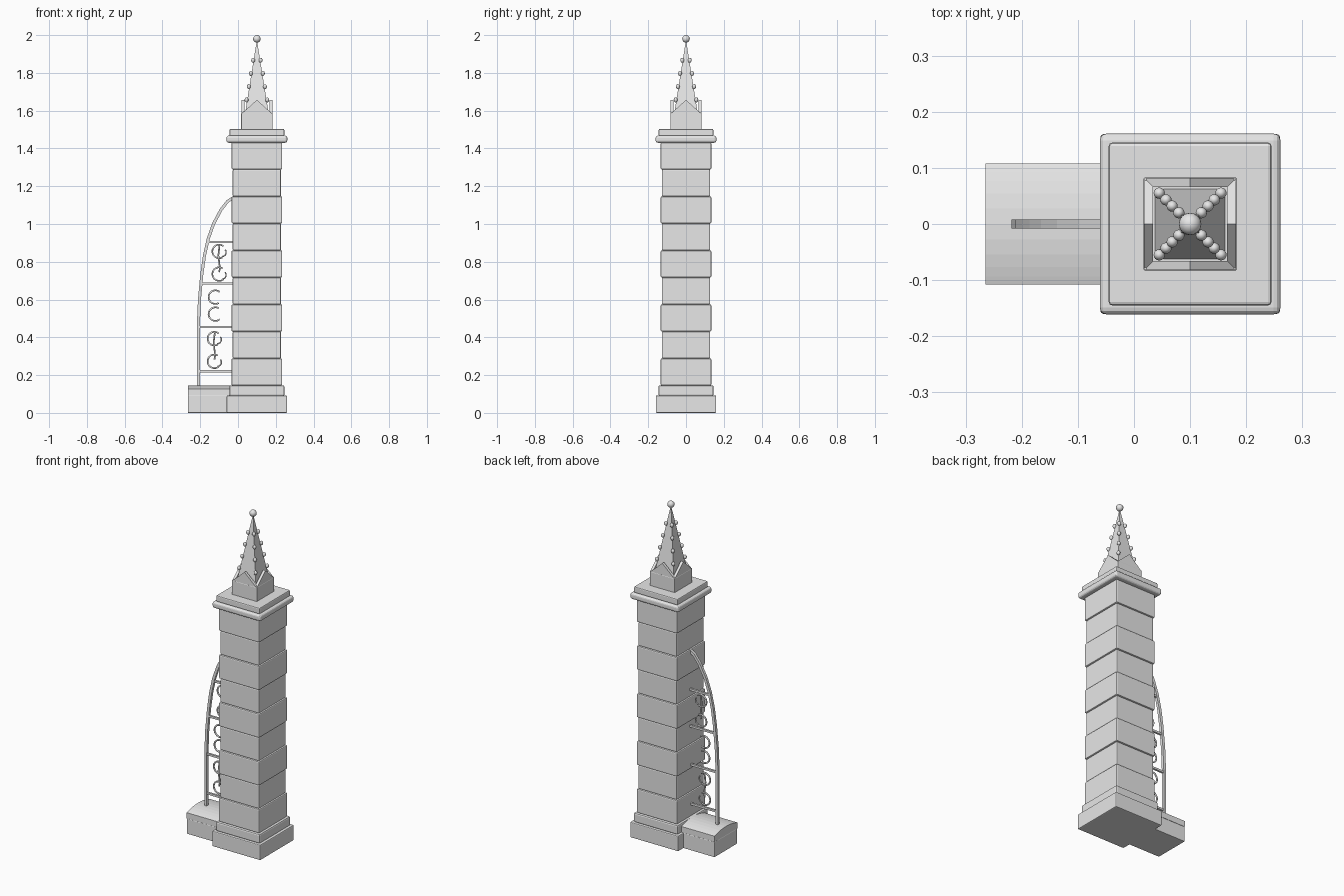
import bpy, bmesh, math

if "Cube" in bpy.data.objects:
    bpy.data.objects.remove(bpy.data.objects["Cube"])

stone = bpy.data.materials.new("grey_stone")
stone.diffuse_color = (0.8, 0.8, 0.8, 1)
stone.use_nodes = True
stone.node_tree.nodes["Principled BSDF"].inputs["Base Color"].default_value = stone.diffuse_color
CX = 0.10  # tower axis


def finish(name, bm, bevel=0.0, segments=2, smooth=False):
    bmesh.ops.recalc_face_normals(bm, faces=bm.faces[:])
    me = bpy.data.meshes.new(name)
    bm.to_mesh(me)
    bm.free()
    ob = bpy.data.objects.new(name, me)
    bpy.context.collection.objects.link(ob)
    me.materials.append(stone)
    if bevel:
        mod = ob.modifiers.new("soft_edges", 'BEVEL')
        mod.width = bevel
        mod.segments = segments
    if smooth:
        for p in me.polygons:
            p.use_smooth = True
    return ob


def box(name, x0, x1, y0, y1, z0, z1, bevel=0.0, segments=2):
    bm = bmesh.new()
    bmesh.ops.create_cube(bm, size=1)
    for v in bm.verts:
        v.co = ((x0 + x1) / 2 + v.co.x * (x1 - x0),
                (y0 + y1) / 2 + v.co.y * (y1 - y0),
                (z0 + z1) / 2 + v.co.z * (z1 - z0))
    return finish(name, bm, bevel, segments)


def square(name, half, z0, z1, bevel=0.005, segments=2):
    return box(name, CX - half, CX + half, -half, half, z0, z1, bevel, segments)


def prism(name, points, to3d, a, b, bevel=0.0):
    """Extrude a flat outline between depths a and b."""
    bm = bmesh.new()
    lo = [bm.verts.new(to3d(u, v, a)) for u, v in points]
    hi = [bm.verts.new(to3d(u, v, b)) for u, v in points]
    bm.faces.new(lo)
    bm.faces.new(hi[::-1])
    n = len(points)
    for i in range(n):
        j = (i + 1) % n
        bm.faces.new((lo[i], lo[j], hi[j], hi[i]))
    return finish(name, bm, bevel)


def tube(name, points, radius):
    """Thin round wire in the y = 0 plane."""
    cu = bpy.data.curves.new(name, 'CURVE')
    cu.dimensions = '3D'
    cu.bevel_depth = radius
    cu.bevel_resolution = 1
    cu.use_fill_caps = True
    sp = cu.splines.new('POLY')
    sp.points.add(len(points) - 1)
    for p, (x, z) in zip(sp.points, points):
        p.co = (x, 0, z, 1)
    cu.materials.append(stone)
    ob = bpy.data.objects.new(name, cu)
    bpy.context.collection.objects.link(ob)


def ball(name, x, y, z, r, stretch=1.0):
    bm = bmesh.new()
    bmesh.ops.create_uvsphere(bm, u_segments=16, v_segments=10, radius=r)
    for v in bm.verts:
        v.co = (x + v.co.x, y + v.co.y, z + v.co.z * stretch)
    finish(name, bm, smooth=True)


# Tower footing
square("tower_plinth", 0.16, 0.0, 0.092)
square("tower_plinth_step", 0.146, 0.09, 0.146, 0.008)

# Shaft of stacked blocks, alternately wide and narrow
z0, step, count = 0.145, 0.143, 9
for i in range(count):
    half = 0.134 if i % 2 == 0 else 0.128
    square(f"shaft_block_{i + 1}", half, z0 + i * step, z0 + (i + 1) * step, 0.006)

# Capital
square("capital_lower_slab", 0.161, 1.43, 1.468, 0.012, 3)
square("capital_upper_slab", 0.145, 1.466, 1.503, 0.006)

# Spire
square("spire_base", 0.083, 1.50, 1.587, 0.003)
bm = bmesh.new()
base = [bm.verts.new((CX + sx * 0.0625, sy * 0.0625, 1.585))
        for sx, sy in ((-1, -1), (1, -1), (1, 1), (-1, 1))]
tip = bm.verts.new((CX, 0, 1.975))
bm.faces.new(base)
for i in range(4):
    bm.faces.new((base[i], base[(i + 1) % 4], tip))
finish("spire", bm)
ball("finial", CX, 0, 1.98, 0.02)

# Gables around the spire foot
gable = [(-0.08, 1.585), (0.08, 1.585), (0, 1.657)]
for s in (-1, 1):
    prism("gable_y", gable, lambda u, v, d: (CX + u, d, v), s * 0.066, s * 0.082)
    prism("gable_x", gable, lambda u, v, d: (CX + d, u, v), s * 0.066, s * 0.082)

# Beads along the spire edges
for d, z in ((0.055, 1.657), (0.043, 1.727), (0.032, 1.797), (0.02, 1.867)):
    for sx in (-1, 1):
        for sy in (-1, 1):
            ball("spire_bead", CX + sx * d, sy * d, z, 0.010, 1.3)

# Side footing with a gently arched cap
box("side_plinth", -0.265, -0.03, -0.108, 0.108, 0.0, 0.092, 0.003)
arch = [(-0.108, 0.092), (0.108, 0.092)]
arch += [(0.108 * math.cos(math.pi * k / 12),
          0.127 + 0.018 * math.sin(math.pi * k / 12) ** 2) for k in range(13)]
prism("side_cap", arch, lambda u, v, d: (d, u, v), -0.265, -0.03)

# Curved buttress rib
rib = [(-0.21, 0.13), (-0.21, 0.46), (-0.204, 0.6), (-0.192, 0.73), (-0.178, 0.83),
       (-0.158, 0.92), (-0.13, 1.0), (-0.09, 1.075), (-0.055, 1.12), (-0.02, 1.142)]
left, right = [], []
for i, (x, z) in enumerate(rib):
    ax, az = rib[max(i - 1, 0)]
    bx, bz = rib[min(i + 1, len(rib) - 1)]
    ln = math.hypot(bx - ax, bz - az)
    nx, nz = (bz - az) / ln * 0.008, -(bx - ax) / ln * 0.008
    left.append((x - nx, z - nz))
    right.append((x + nx, z + nz))
bm = bmesh.new()
rings = [[bm.verts.new((p[0], y, p[1])) for p, y in
          ((l, -0.008), (r, -0.008), (r, 0.008), (l, 0.008))]
         for l, r in zip(left, right)]
for a, b in zip(rings, rings[1:]):
    for k in range(4):
        bm.faces.new((a[k], a[(k + 1) % 4], b[(k + 1) % 4], b[k]))
bm.faces.new(rings[0])
bm.faces.new(rings[-1])
finish("buttress_rib", bm)

# Horizontal ties
for z, x in ((0.22, -0.21), (0.455, -0.21), (0.685, -0.198), (0.905, -0.162)):
    box("rib_tie", x, -0.02, -0.006, 0.006, z - 0.006, z + 0.006)


def arc(x, z, r, a0, a1):
    return [(x + r * math.cos(math.radians(a0 + (a1 - a0) * k / 16)),
             z + r * math.sin(math.radians(a0 + (a1 - a0) * k / 16))) for k in range(17)]


# Scrollwork in each panel: two mirrored hooks, with a stem in the outer panels
for x, z, stem in ((-0.125, 0.333, True), (-0.12, 0.568, False), (-0.10, 0.795, True)):
    for s in (-1, 1):
        c = z + s * (0.06 if stem else 0.045)
        tube("scroll", arc(x, c, 0.036, 50, 300) if s > 0 else arc(x, c, 0.036, 60, 310), 0.005)
        if stem:
            tube("scroll_hook", arc(x + 0.015, c - 0.005, 0.022, -90, 40), 0.004)
    if stem:
        tube("scroll_stem", [(x + 0.002, z + 0.09), (x - 0.004, z + 0.04),
                             (x + 0.004, z - 0.03), (x, z - 0.05)], 0.005)
